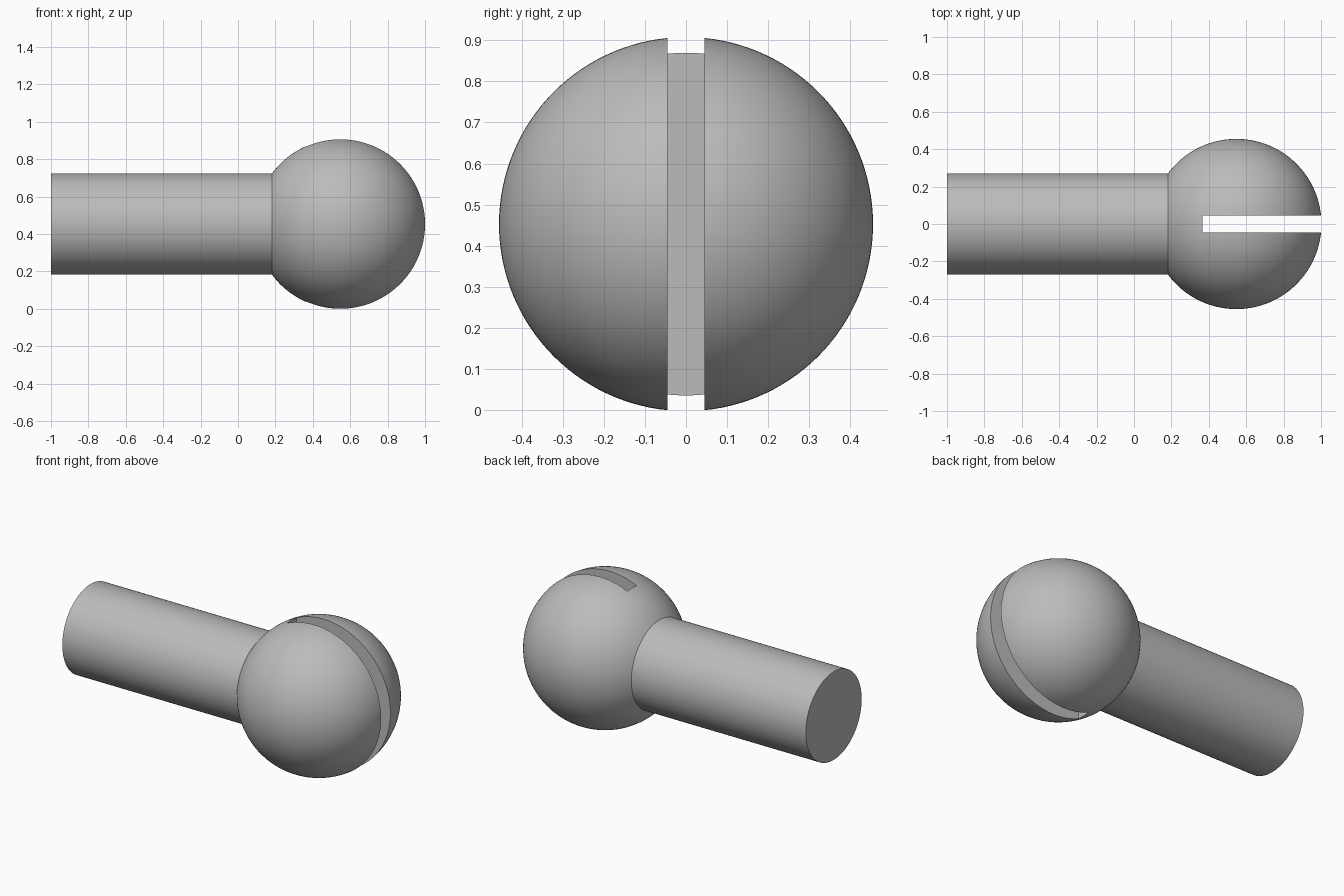
import bpy, bmesh, math
from mathutils import Vector

cube = bpy.data.objects.get("Cube")
if cube:
    bpy.data.objects.remove(cube, do_unlink=True)

BALL_R, SHAFT_R, SLOT_HALF, SLOT_START = 0.455, 0.27, 0.045, 0.365
# The slot trims the ball's extremes, so the rims define the overall size
RIM = math.sqrt(BALL_R ** 2 - SLOT_HALF ** 2)
CENTRE = Vector((1 - RIM, 0, RIM))
SEGMENTS, ARC_STEPS = 128, 64

grey = bpy.data.materials.new("plain grey")
grey.use_nodes = True
colour = (0.5, 0.5, 0.5, 1)
grey.diffuse_color = colour
grey.node_tree.nodes["Principled BSDF"].inputs["Base Color"].default_value = colour


def make_object(name, bm):
    mesh = bpy.data.meshes.new(name)
    bm.to_mesh(mesh)
    bm.free()
    mesh.materials.append(grey)
    obj = bpy.data.objects.new(name, mesh)
    bpy.context.collection.objects.link(obj)
    return obj


# Shaft and ball: one profile turned around the x axis
start = math.pi - math.asin(SHAFT_R / BALL_R)
profile = [(-1, 0), (-1, SHAFT_R)]
for i in range(ARC_STEPS + 1):
    a = start * (1 - i / ARC_STEPS)
    profile.append((CENTRE.x + BALL_R * math.cos(a), BALL_R * math.sin(a)))

bm = bmesh.new()
verts = [bm.verts.new((x, 0, CENTRE.z + r)) for x, r in profile]
edges = [bm.edges.new(pair) for pair in zip(verts, verts[1:])]
bmesh.ops.spin(bm, geom=verts + edges, cent=CENTRE, axis=(1, 0, 0),
               angle=math.tau, steps=SEGMENTS)
bmesh.ops.remove_doubles(bm, verts=bm.verts, dist=0.0001)
bmesh.ops.recalc_face_normals(bm, faces=bm.faces)
ball_stud = make_object("ball_stud", bm)

# Slot cutter: open at the top, bottom and tip of the ball
bm = bmesh.new()
bmesh.ops.create_cube(bm, size=1)
bmesh.ops.scale(bm, vec=(1, SLOT_HALF * 2, 2), verts=bm.verts)
bmesh.ops.translate(bm, vec=(SLOT_START + 0.5, 0, CENTRE.z), verts=bm.verts)
cutter = make_object("slot_cutter", bm)

cut = ball_stud.modifiers.new("slot", "BOOLEAN")
cut.operation = "DIFFERENCE"
cut.solver = "EXACT"
cut.object = cutter

bpy.ops.object.select_all(action="DESELECT")
bpy.context.view_layer.objects.active = ball_stud
ball_stud.select_set(True)
bpy.ops.object.modifier_apply(modifier=cut.name)
bpy.data.objects.remove(cutter, do_unlink=True)
bpy.ops.object.shade_smooth_by_angle(angle=math.radians(30))
